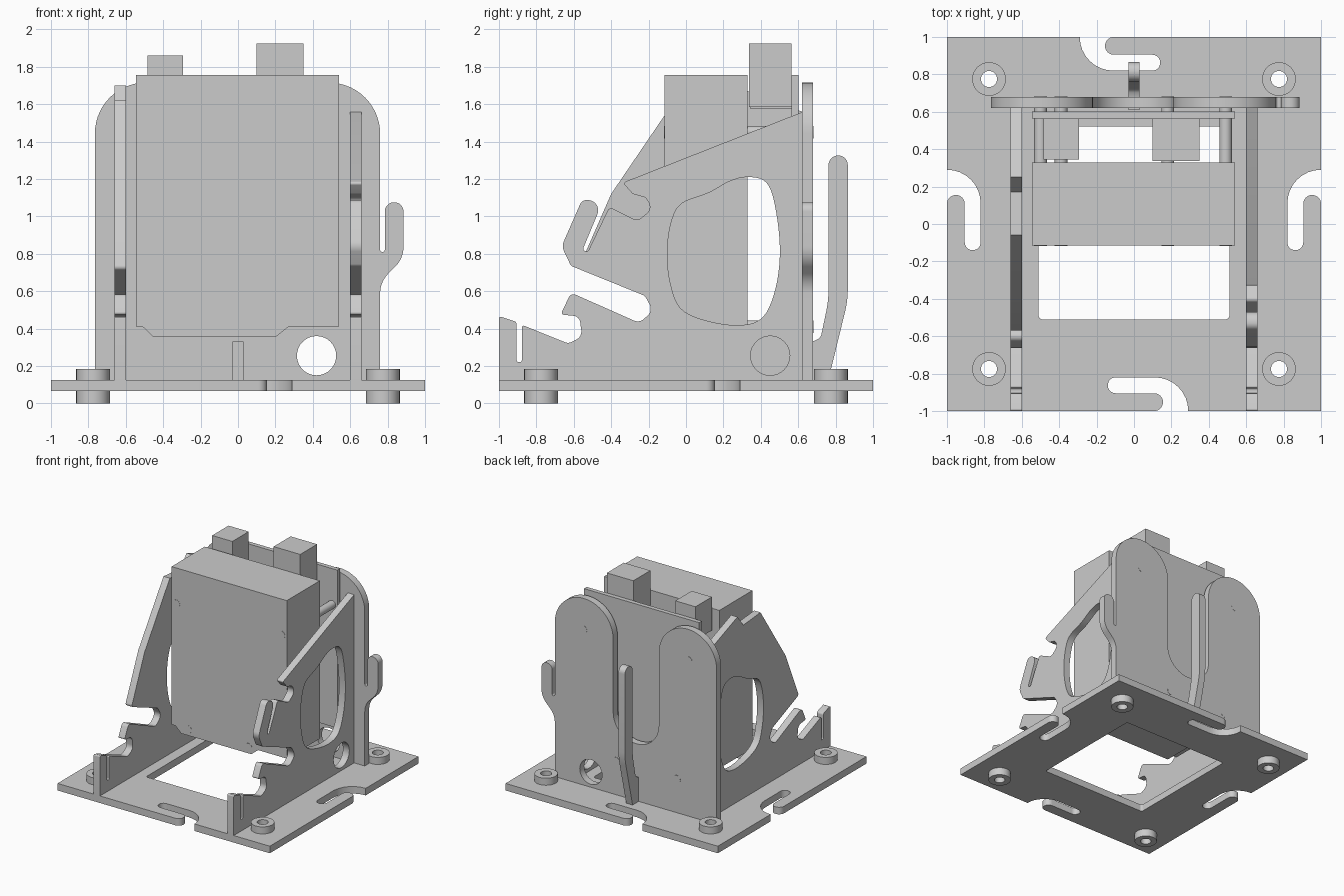
import bpy, bmesh, math
from mathutils import Vector, Matrix

if "Cube" in bpy.data.objects:
    bpy.data.objects.remove(bpy.data.objects["Cube"])

PLANES = {  # local u, v, thickness -> world axes
    'XY': Matrix.Identity(4),
    'XZ': Matrix(((1, 0, 0, 0), (0, 0, -1, 0), (0, 1, 0, 0), (0, 0, 0, 1))),
    'YZ': Matrix(((0, 0, 1, 0), (1, 0, 0, 0), (0, 1, 0, 0), (0, 0, 0, 1))),
}


def rounded(pts, n=8):
    """Polygon of (u, v[, radius]) with filleted corners."""
    out = []
    for i, p in enumerate(pts):
        c = Vector(p[:2])
        r = p[2] if len(p) > 2 else 0
        if not r:
            out.append(c)
            continue
        a = (Vector(pts[i - 1][:2]) - c).normalized()
        b = (Vector(pts[(i + 1) % len(pts)][:2]) - c).normalized()
        half = a.angle(b) / 2
        centre = c + (a + b).normalized() * (r / math.sin(half))
        s = c + a * (r / math.tan(half)) - centre
        e = c + b * (r / math.tan(half)) - centre
        sweep = math.atan2(s.x * e.y - s.y * e.x, s.dot(e))
        for k in range(n + 1):
            out.append(centre + Matrix.Rotation(sweep * k / n, 2) @ s)
    return out


def smooth_loop(pts, n=5):
    """Closed Catmull-Rom loop."""
    P = [Vector(p) for p in pts]
    out = []
    for i in range(len(P)):
        a, b, c, d = (P[(i + k) % len(P)] for k in (-1, 0, 1, 2))
        for k in range(n):
            t = k / n
            out.append(0.5 * (2 * b + (c - a) * t + (2 * a - 5 * b + 4 * c - d) * t * t
                              + (3 * b - a - 3 * c + d) * t ** 3))
    return out


def circle(u, v, r, n=32):
    return [Vector((u + r * math.cos(2 * math.pi * k / n),
                    v + r * math.sin(2 * math.pi * k / n))) for k in range(n)]


def plate(name, plane, lo, hi, *loops):
    """Flat part: first loop is the outline, the others are holes."""
    cu = bpy.data.curves.new(name, 'CURVE')
    cu.dimensions = '2D'
    cu.fill_mode = 'BOTH'
    cu.extrude = (hi - lo) / 2
    for loop in loops:
        sp = cu.splines.new('POLY')
        sp.points.add(len(loop) - 1)
        for q, p in zip(sp.points, loop):
            q.co = (p[0], p[1], 0, 1)
        sp.use_cyclic_u = True
    tmp = bpy.data.objects.new(name + "_curve", cu)
    bpy.context.collection.objects.link(tmp)
    bpy.context.view_layer.update()
    me = bpy.data.meshes.new_from_object(
        tmp.evaluated_get(bpy.context.evaluated_depsgraph_get()))
    bpy.data.objects.remove(tmp)
    mid = (lo + hi) / 2
    shift = {'XY': (0, 0, mid), 'XZ': (0, mid, 0), 'YZ': (mid, 0, 0)}[plane]
    me.transform(Matrix.Translation(shift) @ PLANES[plane])
    bm = bmesh.new()
    bm.from_mesh(me)
    bmesh.ops.remove_doubles(bm, verts=bm.verts, dist=1e-5)
    bmesh.ops.recalc_face_normals(bm, faces=bm.faces)
    bm.to_mesh(me)
    bm.free()
    me.name = name
    ob = bpy.data.objects.new(name, me)
    bpy.context.collection.objects.link(ob)
    bpy.ops.object.select_all(action='DESELECT')
    ob.select_set(True)
    bpy.context.view_layer.objects.active = ob
    bpy.ops.object.shade_smooth_by_angle(angle=math.radians(30))
    return ob


def rect(u0, u1, v0, v1, r=0):
    return rounded([(u0, v0, r), (u1, v0, r), (u1, v1, r), (u0, v1, r)])


# Base plate with a hook-shaped slot in each side
notch = [(-.29, 1), (-.29, .82, .179), (.14, .82, .042), (.14, .905, .042),
         (-.155, .905, .047), (-.155, 1, .047)]
back = notch
right = [(y, -x, *r) for x, y, *r in notch]
right = [(x, -y, *r) for x, y, *r in right][::-1]
right = [(x, -y, *r) for x, y, *r in right][::-1]
right = [(x, -y, *r) for x, y, *r in right]
front = [(-x, -y, *r) for x, y, *r in notch]
# order runs clockwise from the back left corner
left = [(-y, -x, *r) for x, y, *r in notch][::-1]
right = [(y, -x, *r) for x, y, *r in notch]
outline = [(-1, 1)] + back + [(1, 1)] + right + [(1, -1)] + front + [(-1, -1)] + left
corners = [(sx * .775, sy * .775) for sx in (-1, 1) for sy in (-1, 1)]
plate("base_plate", 'XY', .065, .125, rounded(outline), rect(-.51, .51, -.51, .52, .02),
      *[circle(x, y, .06) for x, y in corners])

# Corner grommets
for x, y in corners:
    plate("grommet", 'XY', 0, .185, circle(x, y, .09), circle(x, y, .043))

# Back plate: two round lobes, U-shaped gap and side hook
back_pts = [(-.765, .12), (.76, .12), (.76, .65, .15), (.885, .775, .15), (.885, 1.075, .049),
            (.785, 1.075, .049), (.785, .81, .012), (.76, .81, .012), (.76, 1.715, .274),
            (.21, 1.715, .274), (.21, .61, .212), (-.22, .61, .212), (-.22, 1.715, .272),
            (-.765, 1.715, .272)]
plate("back_plate", 'XZ', .62, .68, rounded(back_pts, 14), circle(.42, .255, .105))

# Side plates: shared lower edge, different upper edges
lower = [(.62, .12), (-1, .12), (-1, .467, .01), (-.905, .435, .02), (-.905, .22, .01),
         (-.878, .22, .01), (-.878, .42, .01), (-.63, .32, .04), (-.555, .355, .05),
         (-.57, .465, .04), (-.67, .475, .012), (-.615, .592, .03), (-.25, .43, .05),
         (-.175, .495, .05), (-.22, .575, .04)]
upper_right = [(-.615, .735, .03), (-.665, .84, .07), (-.555, 1.09, .04), (-.445, 1.08, .055),
               (-.553, .82, .012), (-.525, .81, .012), (-.41, 1.05, .02), (-.26, .975, .04),
               (-.18, 1.04, .045), (-.215, 1.1, .03), (-.285, 1.12, .02), (-.338, 1.18, .012),
               (.62, 1.557)]
upper_left = [(-.575, .72, .02), (-.40, 1.12), (-.06, 1.62), (.17, 1.60), (.25, 1.70),
              (.62, 1.56)]
window = [(.34, 1.21), (.43, 1.18), (.475, 1.06), (.502, .83), (.48, .62), (.41, .46),
          (.28, .418), (.1, .445), (-.03, .51), (-.085, .65), (-.1, .82), (-.075, .98),
          (-.02, 1.07), (.12, 1.125), (.24, 1.19)]
plate("right_side_plate", 'YZ', .60, .66, rounded(lower + upper_right),
      smooth_loop(window), circle(.45, .255, .105))
plate("left_side_plate", 'YZ', -.66, -.60, rounded(lower + upper_left), smooth_loop(window))

# Curved rear finger
plate("rear_finger", 'YZ', -.03, .03,
      rounded([(.61, .12), (.76, .12), (.865, .55, .5), (.865, 1.325, .05), (.762, 1.325, .05),
               (.762, .55, .6), (.72, .35, .04), (.675, .33), (.61, .33)]))

# Circuit board and the thick stack in front of it
board = [(-.545, .41), (-.51, .41), (-.455, .358), (.205, .358), (.27, .41), (.54, .41),
         (.54, 1.755), (-.545, 1.755)]
plate("circuit_board", 'XZ', .565, .602, board)
plate("board_stack", 'XZ', -.115, .33, board)

# Connector blocks
plate("power_socket", 'XZ', .345, .565, rect(-.485, -.295, 1.575, 1.86))
plate("data_socket", 'XZ', .337, .565, rect(.10, .35, 1.585, 1.925))

# Mounting screws through stack, board and back plate
for x, z in ((-.5, 1.45), (.49, 1.45), (-.39, .41), (.18, .41)):
    plate("mounting_screw", 'XZ', -.117, .682, circle(x, z, .034, 24))
